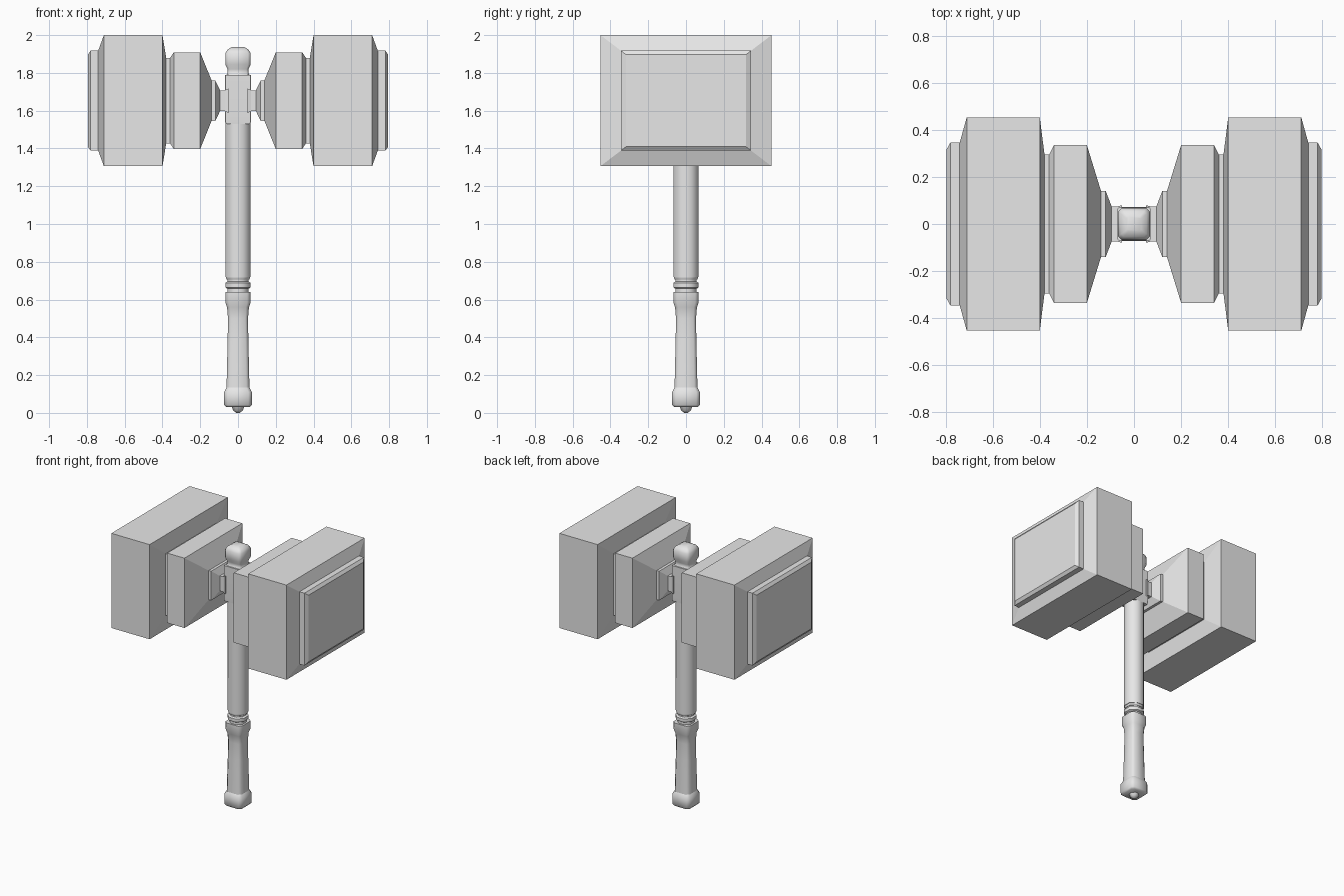
import bpy
import bmesh
import math
from mathutils import Vector

cube = bpy.data.objects.get("Cube")
if cube:
    bpy.data.objects.remove(cube, do_unlink=True)

# One plain grey for the whole model
grey = bpy.data.materials.new("plain_grey")
grey.use_nodes = True
grey.diffuse_color = (0.8, 0.8, 0.8, 1)
grey.node_tree.nodes["Principled BSDF"].inputs["Base Color"].default_value = (0.8, 0.8, 0.8, 1)


def loft(name, rings, smooth=None):
    """Skin a list of closed point loops and cap both ends."""
    bm = bmesh.new()
    loops = [[bm.verts.new(p) for p in ring] for ring in rings]
    for low, high in zip(loops, loops[1:]):
        n = len(low)
        for i in range(n):
            j = (i + 1) % n
            bm.faces.new((low[i], low[j], high[j], high[i]))
    bm.faces.new(loops[0][::-1])
    bm.faces.new(loops[-1])
    bmesh.ops.recalc_face_normals(bm, faces=bm.faces)
    mesh = bpy.data.meshes.new(name)
    bm.to_mesh(mesh)
    bm.free()
    mesh.materials.append(grey)
    obj = bpy.data.objects.new(name, mesh)
    bpy.context.collection.objects.link(obj)
    if smooth:
        bpy.ops.object.select_all(action="DESELECT")
        bpy.context.view_layer.objects.active = obj
        obj.select_set(True)
        bpy.ops.object.shade_smooth_by_angle(angle=math.radians(smooth))
    return obj


def chamfered(z, half, flat):
    """Square ring with cut corners; flat is the uncut share of each side."""
    a = half * flat
    quarter = [(half, -a), (half, a)]
    ring = []
    for _ in range(4):
        ring += [Vector((x, y, z)) for x, y in quarter]
        quarter = [(-y, x) for x, y in quarter]
    return ring


def rectangle(x, hy, hz):
    mid = 1.653
    return [(x, -hy, mid - hz), (x, hy, mid - hz), (x, hy, mid + hz), (x, -hy, mid + hz)]


def handle_part(name, profile, flat, smooth=50):
    return loft(name, [chamfered(z, half, flat) for z, half in profile], smooth)


# Hammer head: stepped rectangular profile (x, half depth, half height), mirrored
head_profile = [
    (0.05, 0.08, 0.065), (0.07, 0.075, 0.055), (0.095, 0.075, 0.055),
    (0.12, 0.14, 0.107), (0.14, 0.14, 0.107), (0.20, 0.335, 0.256),
    (0.34, 0.335, 0.256), (0.36, 0.295, 0.226), (0.38, 0.295, 0.226),
    (0.40, 0.453, 0.347), (0.71, 0.453, 0.347), (0.74, 0.345, 0.265),
    (0.78, 0.345, 0.265), (0.795, 0.318, 0.244),
]
head = loft("hammer_head", [rectangle(*p) for p in head_profile])
mirror = head.modifiers.new("other_side", "MIRROR")
mirror.use_axis[0] = True

# Handle, from the foot upward
octagon = math.tan(math.pi / 8)
handle_part("pommel_tip", [(0, 0.009), (0.012, 0.025), (0.035, 0.034)], octagon)
handle_part("pommel", [(0.03, 0.062), (0.042, 0.073), (0.11, 0.073), (0.135, 0.060)], 0.75)
handle_part("grip", [(0.12, 0.061), (0.25, 0.058), (0.38, 0.055), (0.50, 0.053),
                     (0.56, 0.058), (0.585, 0.067), (0.64, 0.067)], 0.72)
handle_part("collar_core", [(0.63, 0.055), (0.73, 0.055)], octagon)
handle_part("collar_ring", [(0.658, 0.057), (0.665, 0.067), (0.688, 0.067), (0.695, 0.057)], octagon)
handle_part("collar_upper", [(0.705, 0.058), (0.712, 0.063), (0.722, 0.063)], octagon)
handle_part("shaft", [(0.72, 0.067), (1.56, 0.067)], octagon)

# Square socket joining shaft and head, with a knob on top
handle_part("socket", [(1.53, 0.067), (1.56, 0.069), (1.79, 0.069)], 0.96, 30)
handle_part("top_knob", [(1.785, 0.062), (1.80, 0.056), (1.82, 0.056), (1.845, 0.067),
                         (1.905, 0.067), (1.925, 0.054), (1.938, 0.03)], 0.78)
